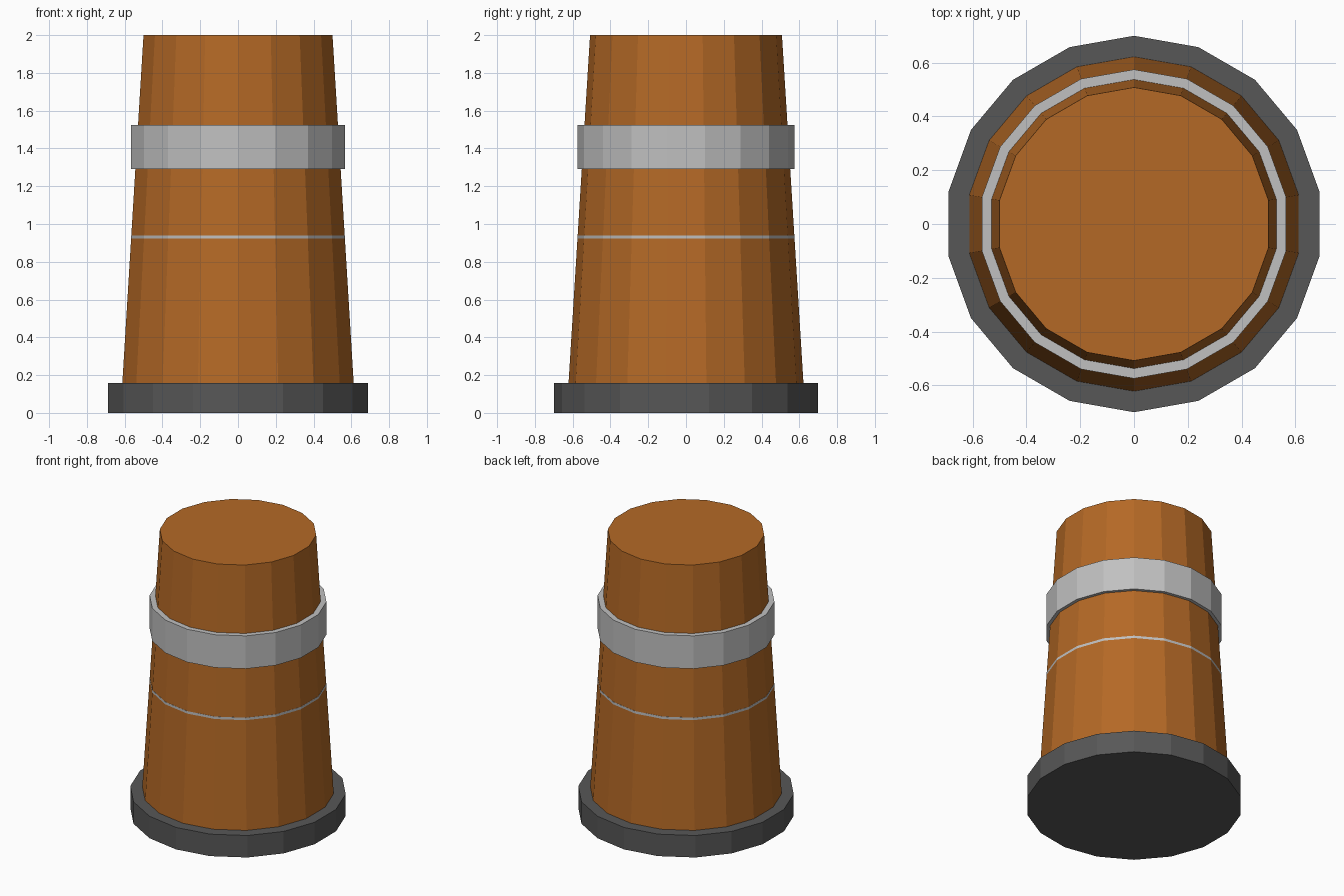
import bpy
from math import radians

cube = bpy.data.objects.get("Cube")
if cube:
    bpy.data.objects.remove(cube, do_unlink=True)

SIDES = 18


def material(name, rgb):
    color = (*rgb, 1.0)
    mat = bpy.data.materials.new(name)
    mat.use_nodes = True
    mat.diffuse_color = color
    shader = next(n for n in mat.node_tree.nodes if n.type == "BSDF_PRINCIPLED")
    shader.inputs["Base Color"].default_value = color
    return mat


def drum(name, bottom, top, r_bottom, r_top, mat):
    """Flat-shaded capped drum between two heights, a corner facing front and back."""
    bpy.ops.mesh.primitive_cone_add(
        vertices=SIDES, radius1=r_bottom, radius2=r_top, depth=top - bottom,
        location=(0, 0, (bottom + top) / 2))
    obj = bpy.context.object
    obj.name = name
    obj.data.materials.append(mat)
    return obj


orange = material("burnt orange", (0.456, 0.141, 0.019))
silver = material("light grey", (0.53, 0.53, 0.53))
rubber = material("dark grey", (0.095, 0.095, 0.095))

# Weighted foot
drum("base", 0, 0.157, 0.70, 0.70, rubber)

# Tapered barrel
drum("body", 0.02, 2.0, 0.6304, 0.508, orange)

# Straight bands; the lower one only breaks the surface at its top edge
drum("upper_band", 1.29, 1.525, 0.5746, 0.5746, silver)
drum("lower_band", 0.705, 0.94, 0.5746, 0.5746, silver)
